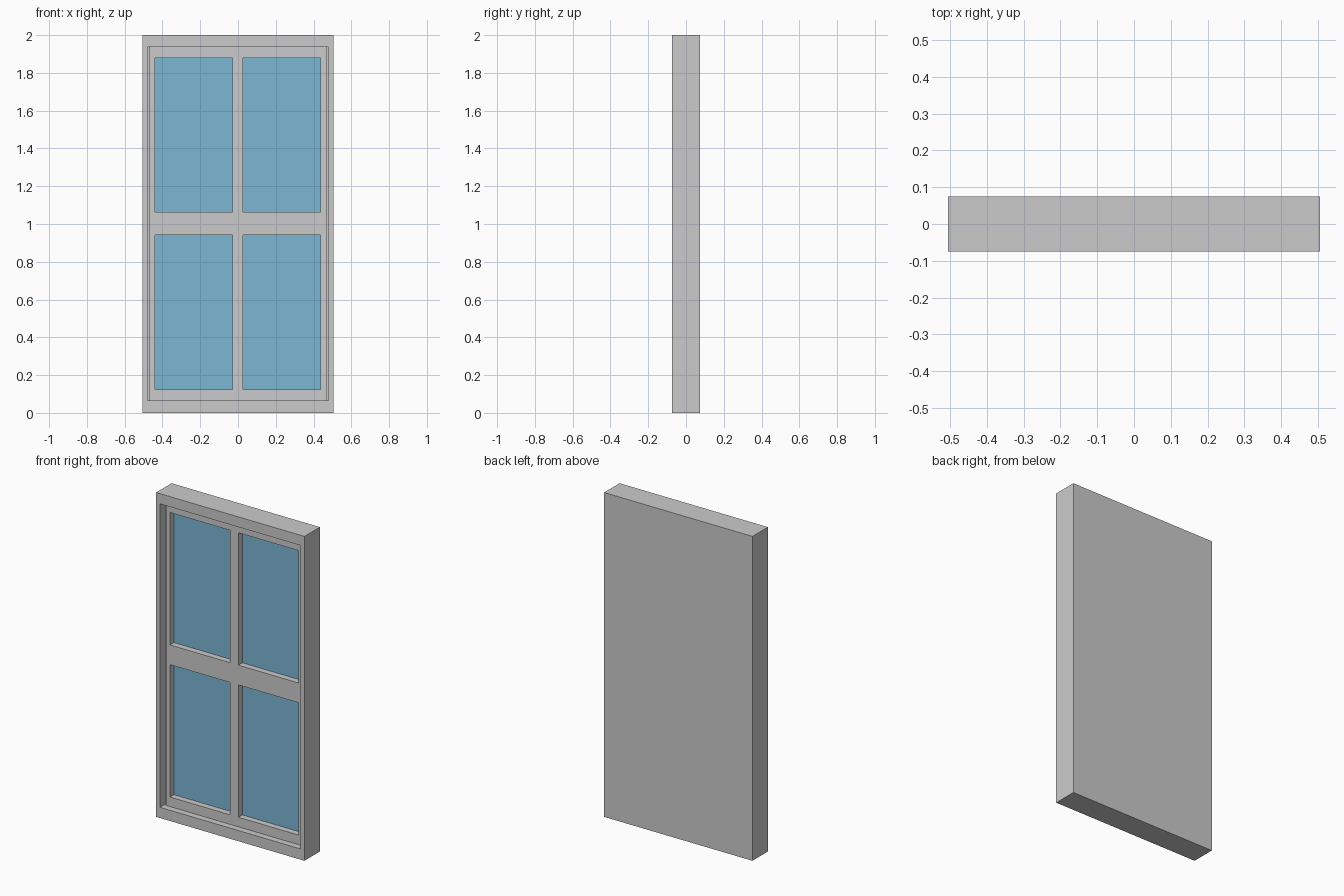
import bpy
import bmesh
from mathutils import Vector

if "Cube" in bpy.data.objects:
    bpy.data.objects.remove(bpy.data.objects["Cube"])

W, D, H = 0.506, 0.075, 2.0            # half width, half depth, height
RX, RZ0, RZ1 = 0.468, 0.066, 1.937     # recess opening in the casing
SASH_Y, GLASS_Y = -0.035, 0.003        # front of the sash, front of the glass
COLS = [(-0.439, -0.029), (0.027, 0.437)]
ROWS = [(0.125, 0.941), (1.063, 1.879)]


def finish(name, bm, mat=None):
    bmesh.ops.recalc_face_normals(bm, faces=bm.faces[:])
    mesh = bpy.data.meshes.new(name)
    bm.to_mesh(mesh)
    bm.free()
    obj = bpy.data.objects.new(name, mesh)
    if mat:
        mesh.materials.append(mat)
    bpy.context.collection.objects.link(obj)
    return obj


def box_bm(x0, x1, y0, y1, z0, z1):
    bm = bmesh.new()
    bmesh.ops.create_cube(bm, size=1)
    for v in bm.verts:
        v.co = Vector((x0 if v.co.x < 0 else x1,
                       y0 if v.co.y < 0 else y1,
                       z0 if v.co.z < 0 else z1))
    bm.normal_update()
    return bm


# Casing: solid block with a plain back and a pocket sunk into the front
bm = box_bm(-W, W, -D, D, 0, H)
front = next(f for f in bm.faces if f.normal.y < -0.9)
bmesh.ops.inset_individual(bm, faces=[front], thickness=W - RX)
for v in front.verts:
    v.co.z = RZ0 if v.co.z < H / 2 else RZ1
floor = bmesh.ops.extrude_discrete_faces(bm, faces=[front])["faces"][0]
for v in floor.verts:
    v.co.y = GLASS_Y + 0.002
finish("casing", bm)

# Sash: flat grid of bars with four openings, extruded forward
xs = [-RX, *COLS[0], *COLS[1], RX]
zs = [RZ0, *ROWS[0], *ROWS[1], RZ1]
bm = bmesh.new()
grid = [[bm.verts.new((x, GLASS_Y + 0.002, z)) for z in zs] for x in xs]
for i in range(5):
    for j in range(5):
        if not (i % 2 and j % 2):
            bm.faces.new((grid[i][j], grid[i + 1][j],
                          grid[i + 1][j + 1], grid[i][j + 1]))
for v in [v for e in bmesh.ops.extrude_face_region(bm, geom=bm.faces[:])["geom"]
          if isinstance(e, bmesh.types.BMVert) for v in [e]]:
    v.co.y = SASH_Y
finish("sash", bm)

# Glass panes
glass = bpy.data.materials.new("glass_blue")
glass.diffuse_color = (0.20, 0.47, 0.66, 1)
glass.use_nodes = True
glass.node_tree.nodes["Principled BSDF"].inputs["Base Color"].default_value = glass.diffuse_color
for r, (z0, z1) in zip(("lower", "upper"), ROWS):
    for c, (x0, x1) in zip(("left", "right"), COLS):
        finish(f"glass_{r}_{c}",
               box_bm(x0, x1, GLASS_Y, GLASS_Y + 0.002, z0, z1), glass)
